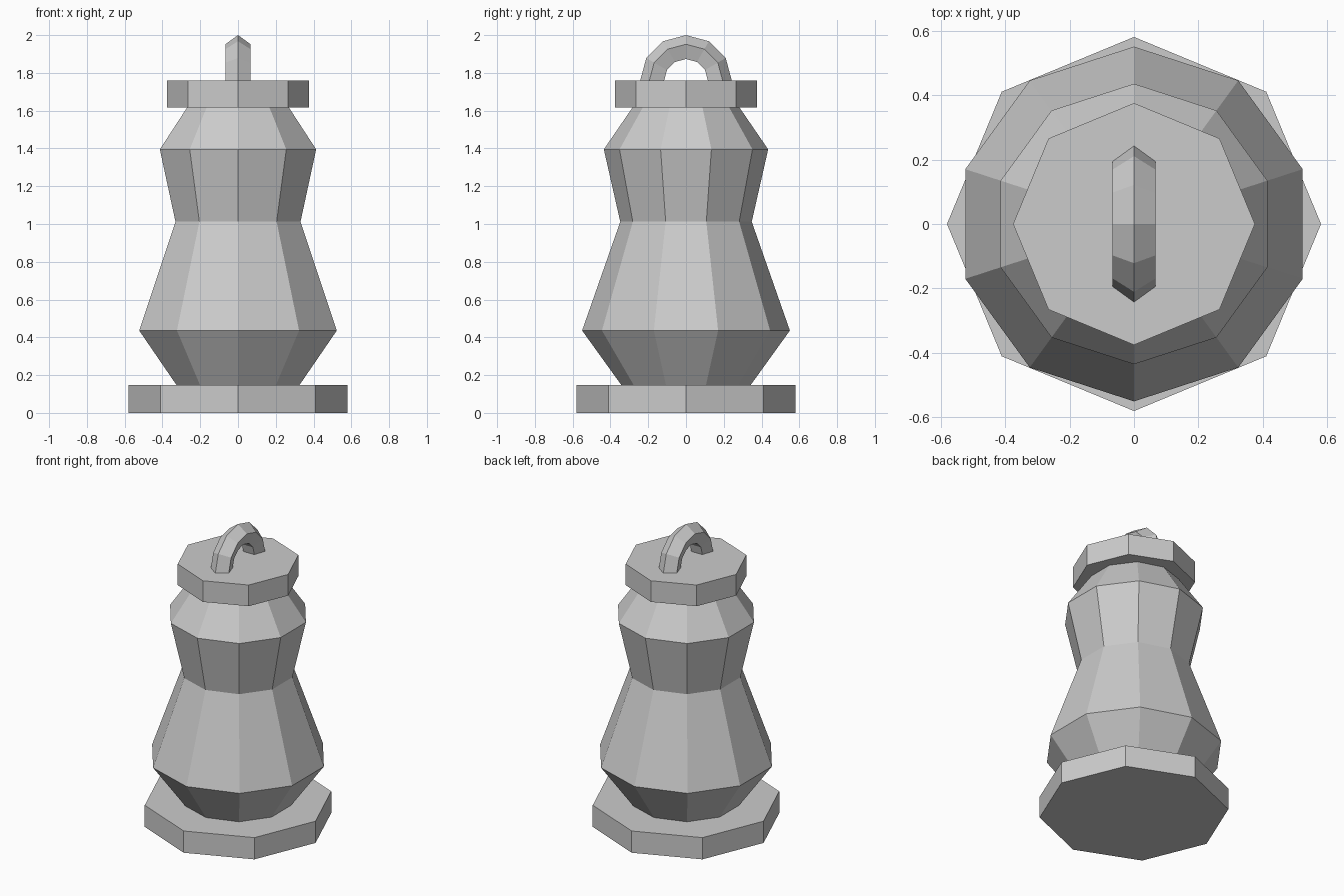
import bpy, bmesh
from math import sin, cos, pi, radians

if "Cube" in bpy.data.objects:
    bpy.data.objects.remove(bpy.data.objects["Cube"])


def make_object(name, rings):
    """Skin a list of equal-sized vertex rings and cap both ends."""
    bm = bmesh.new()
    loops = [[bm.verts.new(p) for p in ring] for ring in rings]
    n = len(loops[0])
    for a, b in zip(loops, loops[1:]):
        for i in range(n):
            j = (i + 1) % n
            bm.faces.new((a[i], a[j], b[j], b[i]))
    bm.faces.new(loops[0])
    bm.faces.new(loops[-1])
    bmesh.ops.recalc_face_normals(bm, faces=bm.faces)
    mesh = bpy.data.meshes.new(name)
    bm.to_mesh(mesh)
    bm.free()
    obj = bpy.data.objects.new(name, mesh)
    bpy.context.collection.objects.link(obj)
    return obj


def turned(name, profile, sides):
    """Low-poly turned part from (radius, z) pairs, a corner facing +y."""
    angles = [pi / 2 + 2 * pi * i / sides for i in range(sides)]
    return make_object(name, [[(r * cos(a), r * sin(a), z) for a in angles]
                              for r, z in profile])


# Octagonal foot and lid
turned("base_plate", [(0.58, 0), (0.58, 0.147)], 8)
turned("top_plate", [(0.375, 1.617), (0.375, 1.76)], 8)

# Ten-sided waisted body
turned("body", [(0.342, 0.147), (0.55, 0.436), (0.348, 1.012),
                (0.435, 1.395), (0.283, 1.617)], 10)

# Carrying ring: pentagonal section swept over a half circle in the YZ plane
R, r, cz = 0.173, 0.07, 1.757
arc = []
for k in range(7):
    t = radians(30 * k)
    section = [2 * pi * i / 5 for i in range(5)]
    arc.append([(r * sin(s), (R + r * cos(s)) * cos(t),
                 cz + (R + r * cos(s)) * sin(t)) for s in section])
make_object("handle_ring", arc)
